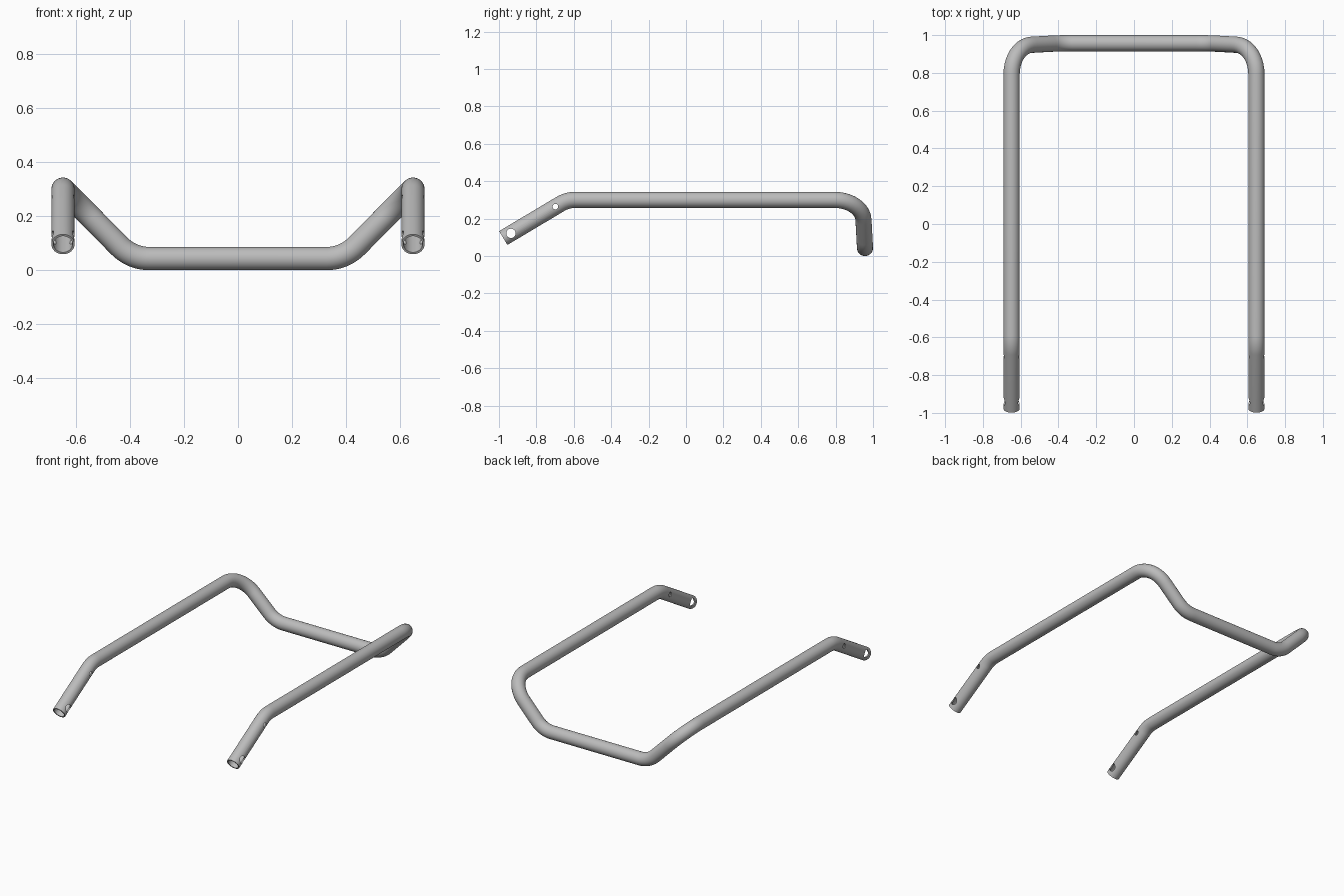
import bpy, bmesh, math
from mathutils import Vector, Matrix

if "Cube" in bpy.data.objects:
    bpy.data.objects.remove(bpy.data.objects["Cube"])

OUTER, INNER, BEND, SIDES, STEPS = 0.043, 0.035, 0.155, 32, 10

steel = bpy.data.materials.new("grey steel")
steel.use_nodes = True
steel.diffuse_color = (0.5, 0.5, 0.5, 1)
steel.node_tree.nodes["Principled BSDF"].inputs["Base Color"].default_value = (0.5, 0.5, 0.5, 1)

# Corner points of the right half, from the open end to the rear crossbar
half = [Vector(p) for p in [(-0.648, -0.977, 0.096), (-0.648, -0.635, 0.300),
                            (-0.648, 0.943, 0.300), (-0.393, 0.957, 0.043)]]
corners = half + [Vector((-p.x, p.y, p.z)) for p in reversed(half)]


def rounded_path(pts, radius):
    """Points and tangents of a polyline whose corners are circular bends."""
    path = [(pts[0], (pts[1] - pts[0]).normalized())]
    for a, b, c in zip(pts, pts[1:], pts[2:]):
        d0, d1 = (b - a).normalized(), (c - b).normalized()
        angle, axis = d0.angle(d1), d0.cross(d1).normalized()
        start = b - d0 * radius * math.tan(angle / 2)
        centre = start + axis.cross(d0) * radius
        for i in range(STEPS + 1):
            rot = Matrix.Rotation(angle * i / STEPS, 3, axis)
            path.append((centre + rot @ (start - centre), rot @ d0))
    path.append((pts[-1], (pts[-1] - pts[-2]).normalized()))
    return path


# Hollow tube: sweep an outer and an inner ring along the path
bm = bmesh.new()
path = rounded_path(corners, BEND)
side, previous = Vector((1, 0, 0)), path[0][1]
outer, inner = [], []
for point, tangent in path:
    side = previous.rotation_difference(tangent) @ side
    side = (side - tangent * side.dot(tangent)).normalized()
    up, previous = tangent.cross(side), tangent
    for rings, r in ((outer, OUTER), (inner, INNER)):
        angles = [2 * math.pi * i / SIDES for i in range(SIDES)]
        rings.append([bm.verts.new(point + r * (side * math.cos(t) + up * math.sin(t)))
                      for t in angles])


def bridge(a, b):
    for i in range(SIDES):
        j = (i + 1) % SIDES
        bm.faces.new((a[i], a[j], b[j], b[i]))


for rings in (outer, inner):
    for a, b in zip(rings, rings[1:]):
        bridge(a, b)
bridge(outer[0], inner[0])
bridge(outer[-1], inner[-1])
bmesh.ops.recalc_face_normals(bm, faces=bm.faces)
mesh = bpy.data.meshes.new("bent_tube")
bm.to_mesh(mesh)
bm.free()
mesh.materials.append(steel)
tube = bpy.data.objects.new("bent_tube", mesh)
bpy.context.collection.objects.link(tube)
bpy.context.view_layer.objects.active = tube

# Cross holes drilled sideways through both leg ends
for name, y, z, r in (("end_hole_cutter", -0.936, 0.121, 0.025),
                      ("small_hole_cutter", -0.698, 0.264, 0.015)):
    bpy.ops.mesh.primitive_cylinder_add(vertices=24, radius=r, depth=1.6, location=(0, y, z),
                                        rotation=(0, math.pi / 2, 0))
    cutter = bpy.context.object
    cutter.name = name
    cutter.hide_render = True
    cutter.data.materials.append(steel)
    bpy.context.view_layer.objects.active = tube
    mod = tube.modifiers.new("drill", 'BOOLEAN')
    mod.operation, mod.solver, mod.object = 'DIFFERENCE', 'EXACT', cutter
    bpy.ops.object.modifier_apply(modifier=mod.name)
    bpy.data.objects.remove(cutter)

# Smooth tube with crisp rims and hole edges
bpy.ops.object.select_all(action='DESELECT')
tube.select_set(True)
bpy.context.view_layer.objects.active = tube
bpy.ops.object.shade_smooth_by_angle(angle=math.radians(35))
